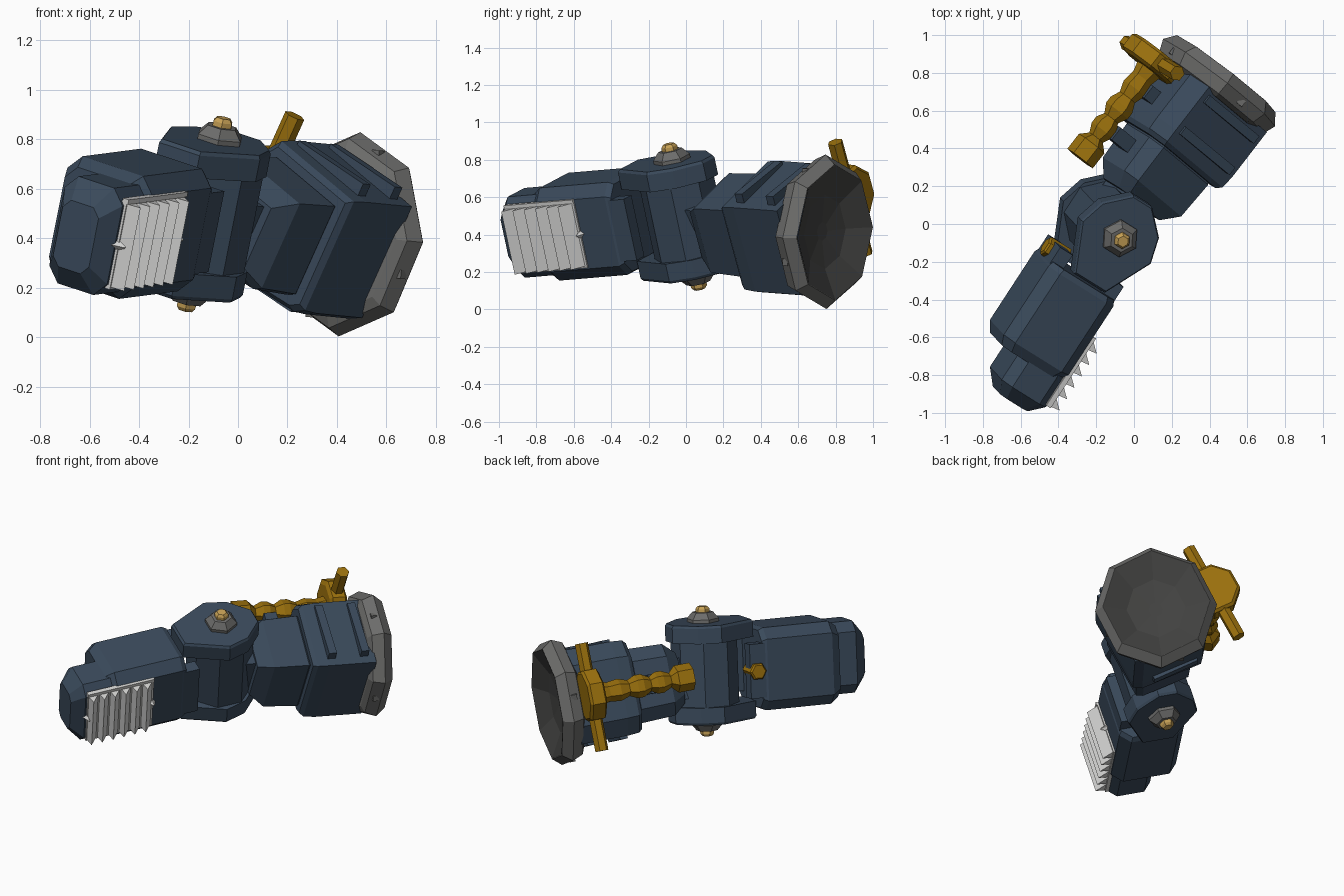
import bpy, bmesh, math
from mathutils import Vector, Matrix

old = bpy.data.objects.get("Cube")
if old:
    bpy.data.objects.remove(old, do_unlink=True)


def material(name, r, g, b):
    m = bpy.data.materials.new(name)
    m.use_nodes = True
    m.diffuse_color = (r, g, b, 1)
    m.node_tree.nodes["Principled BSDF"].inputs["Base Color"].default_value = (r, g, b, 1)
    return m


BLUE = material("slate blue", .042, .068, .105)
GREY = material("dark grey", .15, .15, .145)
HOLLOW = material("charcoal", .054, .054, .052)
LIGHT = material("light grey", .65, .65, .64)
GOLD = material("gold", .33, .165, .004)
BRASS = material("pale brass", .56, .35, .09)


def frame(origin, x, y, z):
    m = Matrix((x, y, z)).transposed().to_4x4()
    m.translation = origin
    return m


def rolled(origin, axis, degrees, flip):
    # side, up, axis frame turned about its own axis
    z = Vector(axis).normalized()
    side = Vector((-z.y, z.x, 0)).normalized() * flip
    up = side.cross(z) * -flip
    a = math.radians(degrees)
    return frame(origin, side * math.cos(a) - up * math.sin(a),
                 side * math.sin(a) + up * math.cos(a), z)


def loft(name, mat, fr, section, stations, centre=(0, 0)):
    # sweep a section along local z; stations are (distance, scale)
    bm = bmesh.new()
    rings = [[bm.verts.new(fr @ Vector((centre[0] + x * k, centre[1] + y * k, t)))
              for x, y in section] for t, k in stations]
    n = len(section)
    for lo, hi in zip(rings, rings[1:]):
        for i in range(n):
            j = (i + 1) % n
            bm.faces.new((lo[i], lo[j], hi[j], hi[i]))
    bm.faces.new(rings[0][::-1])
    bm.faces.new(rings[-1])
    bmesh.ops.recalc_face_normals(bm, faces=bm.faces)
    me = bpy.data.meshes.new(name)
    bm.to_mesh(me)
    bm.free()
    me.materials.append(mat)
    ob = bpy.data.objects.new(name, me)
    bpy.context.collection.objects.link(ob)
    return ob


def ngon(n, radius=1, turn=0, squash=1):
    return [(radius * squash * math.sin(math.tau * (i + turn) / n),
             radius * math.cos(math.tau * (i + turn) / n)) for i in range(n)]


def chamfered(w, h, c, d):
    # half width, half height, corner cuts
    return [(w, h - d), (w - c, h), (c - w, h), (-w, h - d),
            (-w, d - h), (c - w, -h), (w - c, -h), (w, d - h)]


def box(name, mat, fr, centre, half):
    x, y, z = centre
    w, h, d = half
    return loft(name, mat, fr, [(w, h), (-w, h), (-w, -h), (w, -h)],
                [(z - d, 1), (z + d, 1)], (x, y))


# Frames: hinge pin, front housing, rear housing, dish
pivot = Vector((-.135, -.01, .497))
pin = Vector((.19, -.205, .96)).normalized()
fore = Vector((-.53, -.85, 0))
fore = (fore - pin * fore.dot(pin)).normalized()
side = pin.cross(fore)
HINGE = frame(pivot, fore, side, pin)
FRONT = frame(pivot, side, pin, fore)
root, rear_axis = Vector((-.135, -.01, .473)), (.61, .79, -.06)
REAR = rolled(root, rear_axis, 27.5, -1)
DISH = rolled(root, rear_axis, 5, -1)

# Hinge knuckle
plate = [(.29, .1), (.03, .225), (-.11, .185), (-.23, .06),
         (-.23, -.06), (-.11, -.185), (.03, -.225), (.29, -.1)]
loft("hinge_column", BLUE, HINGE, ngon(8, .205, .5), [(-.22, 1), (.22, 1)])
hexagon = ngon(6)
for s, word in ((1, "top"), (-1, "bottom")):
    loft(f"hinge_{word}_plate", BLUE, HINGE, plate,
         [(s * .2, 1), (s * .295, 1), (s * .31, .96)])
    loft(f"hinge_{word}_nut", GREY, HINGE, hexagon,
         [(s * .3, .1), (s * .33, .1), (s * .37, .065)])
    loft(f"hinge_{word}_cap", BRASS, HINGE, hexagon,
         [(s * .36, .045), (s * .39, .043), (s * .405, .03)])
for s, word in ((1, "right"), (-1, "left")):
    box(f"{word}_cheek", BLUE, FRONT, (s * .165, 0, .28), (.04, .17, .06))

# Front housing with stepped nose
loft("front_housing", BLUE, FRONT, chamfered(.21, .258, .06, .065),
     [(.305, .94), (.335, 1), (.77, 1), (.825, .86)])
loft("nose", BLUE, FRONT, chamfered(.143, .225, .055, .06),
     [(.7, 1), (.98, 1), (1.055, .62)], (.066, 0))
loft("side_bolt", GOLD, frame(FRONT @ Vector((0, 0, .265)), pin, fore, -side),
     hexagon, [(.1, .055), (.225, .055), (.235, .045)])

# Louvred vent
box("vent_back", LIGHT, FRONT, (.208, 0, .75), (.012, .185, .22))
box("vent_rail", LIGHT, FRONT, (.212, .185, .75), (.014, .01, .22))
for i in range(6):
    t = .57 + i * .072
    loft(f"vent_slat_{i + 1}", LIGHT,
         frame(FRONT @ Vector((.21, 0, t)), side, fore, pin),
         [(0, -.036), (.07, .026), (0, .036)], [(-.175, 1), (.175, 1)])
for t in (.535, .965):
    loft("vent_pin", LIGHT, frame(FRONT @ Vector((.2, 0, t)), fore, pin, side),
         ngon(4), [(0, .028), (.05, .004)])

# Rear neck and body
body = [(.27, .262), (.27, -.245), (.22, -.275), (-.19, -.285),
        (-.27, -.18), (-.27, .2), (-.19, .305)]
box("rear_tongue", BLUE, REAR, (0, 0, .12), (.11, .13, .1))
loft("rear_neck", BLUE, REAR, body,
     [(.185, .54), (.27, .76), (.49, .79), (.51, .74)])
loft("rear_body", BLUE, REAR, body, [(.5, .91), (.525, .98), (.6, 1), (.9, 1)])
for t in (.62, .83):
    box("upper_rib", BLUE, REAR, (.03, .285, t), (.19, .035, .025))
    box("lower_rib", BLUE, REAR, (0, -.265, t), (.15, .035, .025))
for t in (.4, .68):
    box("rod_bracket", BLUE, REAR, (-.25, 0, t), (.08, .06, .04))

# Dish with hollow face and rim studs
octagon = ngon(8, squash=.91)
loft("dish_rim", GREY, DISH, octagon,
     [(.87, .34), (.89, .385), (.96, .415), (1.02, .365), (.9, .2)])
loft("dish_hollow", HOLLOW, DISH, octagon,
     [(.91, .15), (1.021, .362), (.952, .2), (.935, .05)])
for x, y in ngon(8, .36, .5, .91)[::2]:
    box("rim_stud", GREY, DISH, (x, y, .93), (.018, .018, .018))

# Knobbed side rod, valve disc and crossbar
loft("side_rod", GOLD, REAR, hexagon,
     [(.18, .085), (.28, .085), (.32, .045), (.37, .068), (.41, .068), (.45, .045),
      (.5, .072), (.54, .072), (.59, .05), (.65, .07), (.72, .06), (.8, .08)], (-.38, 0))
loft("valve_disc", GOLD, REAR, ngon(8, 1, .5),
     [(.775, .14), (.79, .168), (.87, .168), (.885, .15)], (-.4, 0))
cols = [Vector(REAR.col[i][:3]) for i in range(3)]
loft("crossbar", GOLD, frame(REAR @ Vector((-.4, 0, .835)), cols[0], cols[2], cols[1]),
     hexagon, [(-.35, .042), (.325, .042)])
